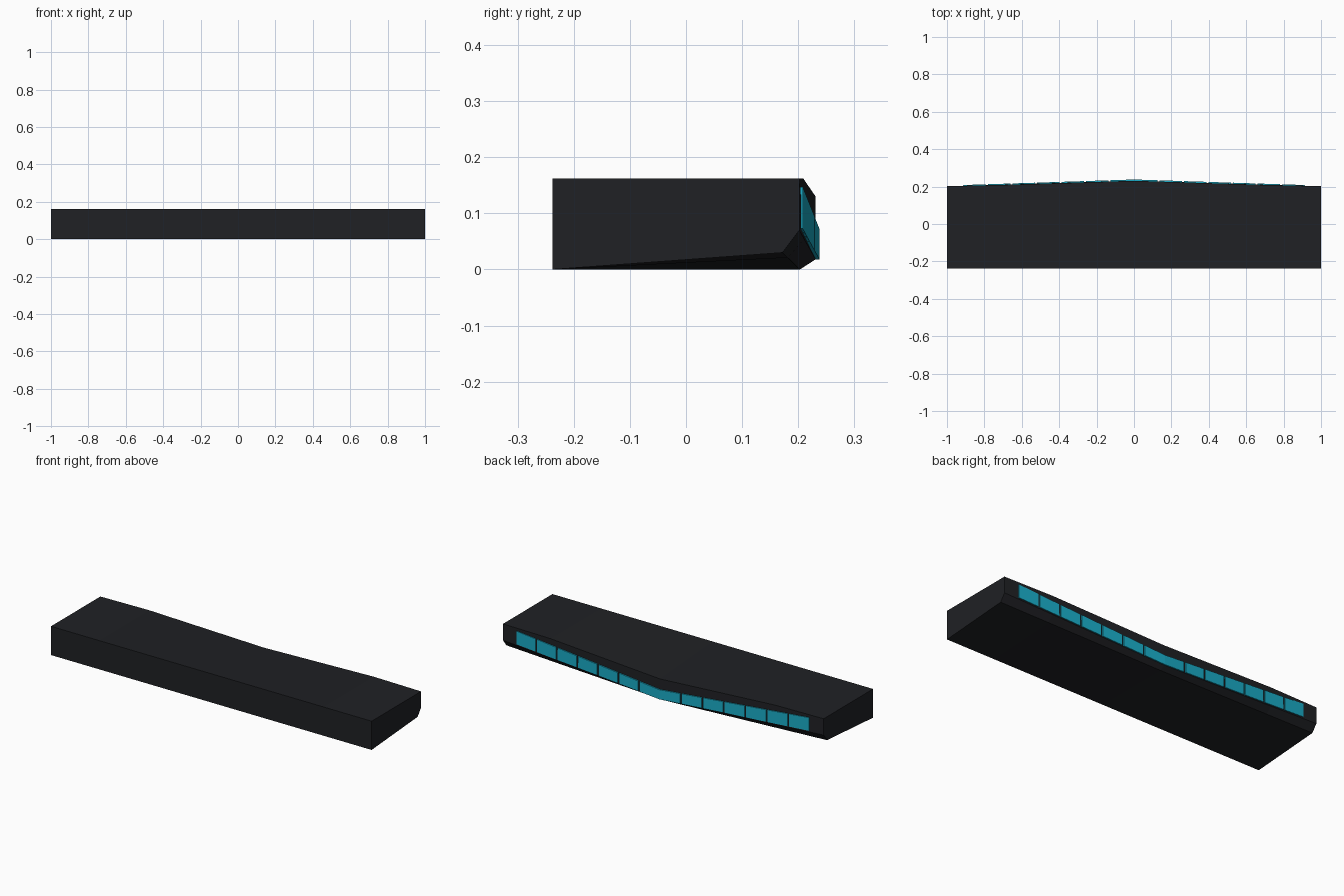
import bpy, bmesh

if "Cube" in bpy.data.objects:
    bpy.data.objects.remove(bpy.data.objects["Cube"])

def material(name, rgb):
    m = bpy.data.materials.new(name)
    m.diffuse_color = (*rgb, 1)
    m.use_nodes = True
    m.node_tree.nodes["Principled BSDF"].inputs["Base Color"].default_value = m.diffuse_color
    return m

def loft(name, stations, mat):
    """Bridge (x, [(y, z), ...]) cross-sections and cap both ends."""
    bm = bmesh.new()
    rings = [[bm.verts.new((x, y, z)) for y, z in sec] for x, sec in stations]
    n = len(rings[0])
    for a, b in zip(rings, rings[1:]):
        for i in range(n):
            j = (i + 1) % n
            bm.faces.new((a[i], a[j], b[j], b[i]))
    bm.faces.new(rings[0])
    bm.faces.new(rings[-1])
    bmesh.ops.recalc_face_normals(bm, faces=bm.faces)
    me = bpy.data.meshes.new(name)
    bm.to_mesh(me)
    bm.free()
    ob = bpy.data.objects.new(name, me)
    bpy.context.collection.objects.link(ob)
    me.materials.append(mat)
    return ob

def mix(a, b, t):
    return [tuple(p + (q - p) * t for p, q in zip(u, v)) for u, v in zip(a, b)]

dark = material("dark_casing", (0.014, 0.015, 0.018))
cyan = material("cyan_lamp", (0.01, 0.42, 0.58))

# Casing: back edge swells outward and sinks towards the middle
FRONT = [(-0.238, 0.162), (-0.238, 0)]
end = FRONT + [(0.172, 0.03), (0.202, 0.07), (0.202, 0.162)]
mid = FRONT + [(0.203, 0), (0.231, 0.018), (0.231, 0.13)]
shoulder = mix(end, mid, 0.3)
shoulder[-1] = (0.209, 0.162)
loft("casing", [(-1, end), (-0.7, shoulder), (0, mid), (0.7, shoulder), (1, end)], dark)

# Lamp panels: a row following the back face, the middle one bent
lamp_end = [(0.195, 0.075), (0.207, 0.075), (0.207, 0.15), (0.195, 0.15)]
lamp_mid = [(0.222, 0.018), (0.238, 0.018), (0.238, 0.072), (0.222, 0.072)]

def lamp_section(x):
    return x, mix(lamp_mid, lamp_end, min(1, abs(x) / 0.95))

PITCH, GAP = 0.131, 0.005
loft("lamp_middle", [lamp_section(x) for x in (-PITCH + GAP, 0, PITCH - GAP)], cyan)
for side in (-1, 1):
    for i in range(1, 7):
        xs = (side * (i * PITCH + GAP), side * ((i + 1) * PITCH - GAP))
        loft(f"lamp_{'left' if side < 0 else 'right'}_{i}", [lamp_section(x) for x in xs], cyan)
